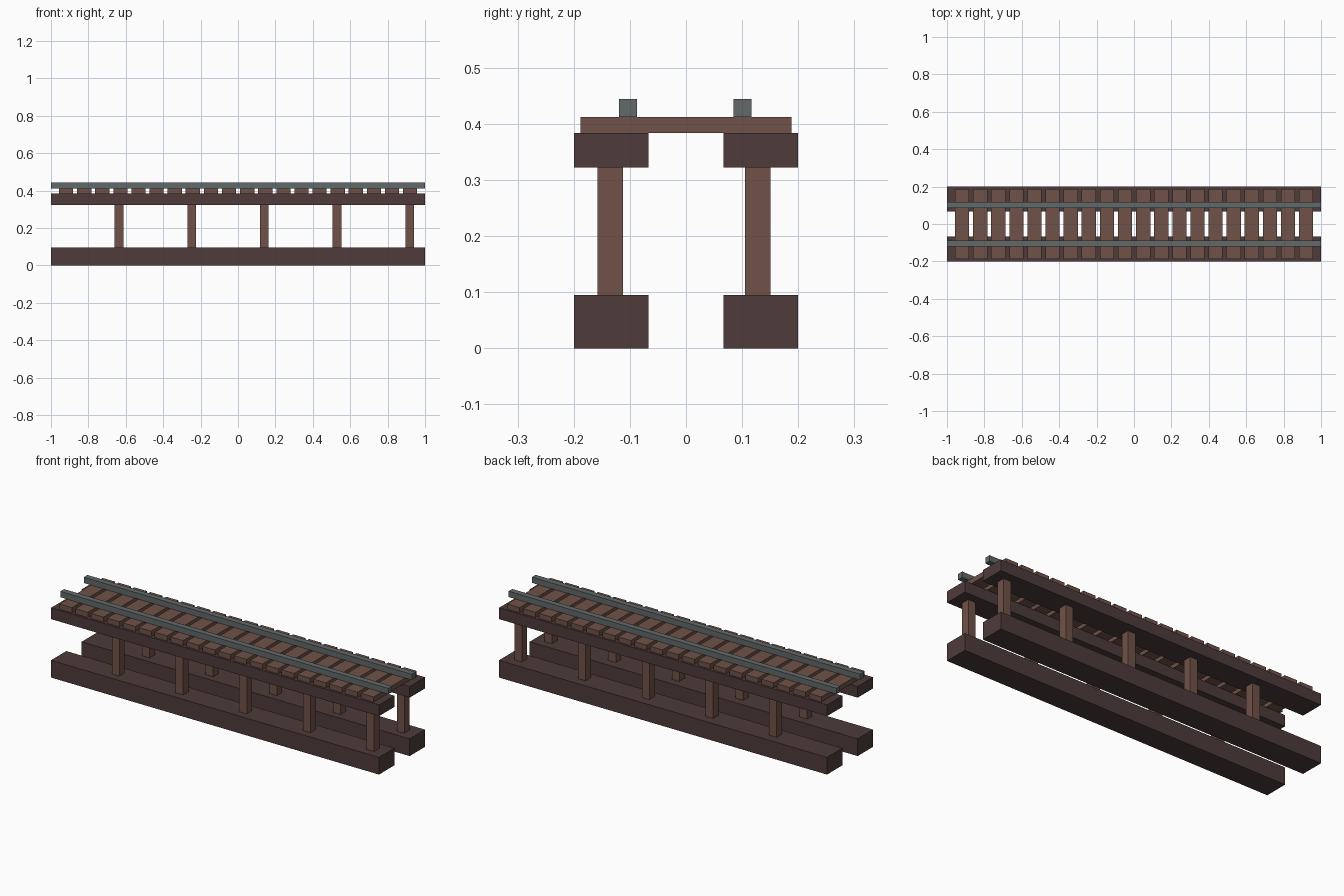
import bpy

cube = bpy.data.objects.get("Cube")
if cube:
    bpy.data.objects.remove(cube, do_unlink=True)


def material(name, rgb):
    mat = bpy.data.materials.new(name)
    mat.use_nodes = True
    color = (*rgb, 1)
    mat.diffuse_color = color
    mat.node_tree.nodes["Principled BSDF"].inputs["Base Color"].default_value = color
    return mat


dark_wood = material("dark wood", (0.077, 0.043, 0.043))
brown_wood = material("brown wood", (0.162, 0.085, 0.065))
steel = material("steel grey", (0.122, 0.138, 0.144))


def box(name, mat, x, y, z):
    """Box from (low, high) extents on each axis."""
    spans = (x, y, z)
    bpy.ops.mesh.primitive_cube_add(size=1, location=[(a + b) / 2 for a, b in spans])
    obj = bpy.context.object
    obj.name = name
    obj.scale = [b - a for a, b in spans]
    bpy.ops.object.transform_apply(location=False, rotation=False, scale=True)
    obj.data.materials.append(mat)
    return obj


LENGTH = (-1, 1)
BASE_TOP, BEAM_BOTTOM, BEAM_TOP, TIE_TOP, RAIL_TOP = 0.095, 0.322, 0.384, 0.412, 0.444

# Each side: beam, post and rail extents across the bridge
sides = {
    "front": ((-0.2, -0.067), (-0.158, -0.112), (-0.119, -0.087)),
    "back": ((0.067, 0.2), (0.105, 0.151), (0.085, 0.117)),
}
for side, (beam_y, post_y, rail_y) in sides.items():
    box(side + "_base_beam", dark_wood, LENGTH, beam_y, (0, BASE_TOP))
    box(side + "_top_beam", dark_wood, LENGTH, beam_y, (BEAM_BOTTOM, BEAM_TOP))
    box(side + "_rail", steel, LENGTH, rail_y, (TIE_TOP, RAIL_TOP))
    # Upright posts between the beams
    for i in range(5):
        x = -0.636 + i * 0.3885
        box(f"{side}_post_{i + 1}", brown_wood, (x - 0.023, x + 0.023),
            post_y, (BASE_TOP, BEAM_BOTTOM))

# Cross ties under the rails
for i in range(20):
    x = -0.919 + i * 0.0968
    box(f"tie_{i + 1}", brown_wood, (x - 0.038, x + 0.038),
        (-0.188, 0.188), (BEAM_TOP, TIE_TOP))
